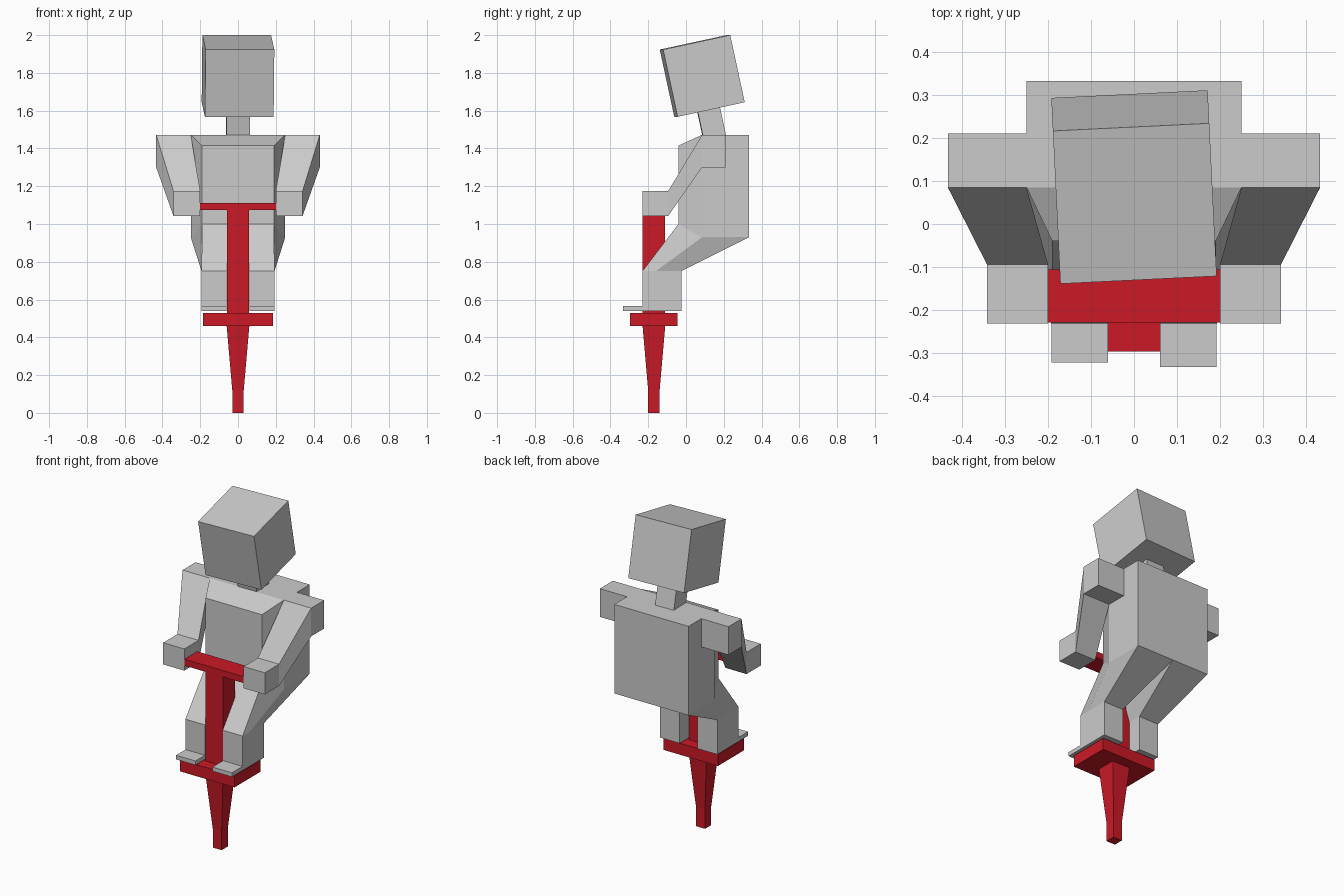
import bpy, bmesh
from math import radians

if "Cube" in bpy.data.objects:
    bpy.data.objects.remove(bpy.data.objects["Cube"])

red = bpy.data.materials.new("red")
red.diffuse_color = (0.6, 0.01, 0.02, 1)
red.use_nodes = True
red.node_tree.nodes["Principled BSDF"].inputs["Base Color"].default_value = red.diffuse_color


def loft(name, rings, start=True, end=True, mat=None):
    """Skin a row of matching point rings, with optional end caps."""
    bm = bmesh.new()
    vs = [[bm.verts.new(p) for p in r] for r in rings]
    n = len(vs[0])
    for a, b in zip(vs, vs[1:]):
        for i in range(n):
            j = (i + 1) % n
            bm.faces.new((a[i], a[j], b[j], b[i]))
    if start:
        bm.faces.new(vs[0][::-1])
    if end:
        bm.faces.new(vs[-1])
    bmesh.ops.recalc_face_normals(bm, faces=bm.faces)
    me = bpy.data.meshes.new(name)
    bm.to_mesh(me)
    bm.free()
    ob = bpy.data.objects.new(name, me)
    bpy.context.collection.objects.link(ob)
    if mat:
        me.materials.append(mat)
    return ob


def rect_y(y, x0, x1, z0, z1):
    return [(x0, y, z0), (x1, y, z0), (x1, y, z1), (x0, y, z1)]


def rect_z(z, x0, x1, y0, y1):
    return [(x0, y0, z), (x1, y0, z), (x1, y1, z), (x0, y1, z)]


def box(name, x0, x1, y0, y1, z0, z1, mat=None):
    return loft(name, [rect_z(z, x0, x1, y0, y1) for z in (z0, z1)], mat=mat)


# Torso: narrower chest in front, full width at the back
loft("torso", [rect_y(-0.04, -0.19, 0.19, 1.0, 1.415),
               rect_y(0.085, -0.25, 0.25, 0.93, 1.472),
               rect_y(0.333, -0.25, 0.25, 0.93, 1.472)])

# Head and neck, tipped forward
h = 0.182
head = box("head", -h, h, -h, h, -h, h)
head.location = (0, 0.086, 1.784)
head.rotation_euler = (radians(12.2), 0, radians(2.8))
neck = box("neck", -0.062, 0.062, -0.06, 0.06, -0.08, 0.08)
neck.location = (0, 0.136, 1.53)
neck.rotation_euler = (radians(12.2), 0, radians(1.5))

for side, s in (("right", 1), ("left", -1)):
    # Arm: shoulder block, sloping forearm and hand in one skin
    loft(side + "_arm", [rect_y(0.21, s * 0.25, s * 0.433, 1.30, 1.472),
                         rect_y(0.085, s * 0.25, s * 0.433, 1.30, 1.472),
                         rect_y(-0.094, s * 0.20, s * 0.342, 1.043, 1.175),
                         rect_y(-0.231, s * 0.20, s * 0.342, 1.043, 1.175)])
    # Leg: thigh fans out from the shin to the torso underside
    hip = [(0, -0.04, 1.0), (s * 0.19, -0.04, 1.0), (s * 0.25, 0.085, 0.93),
           (s * 0.25, 0.333, 0.93), (0, 0.333, 0.93), (0, 0.085, 0.93)]
    shin = [(s * x, y) for x, y in ((0.06, -0.231), (0.193, -0.231), (0.193, -0.16),
                                    (0.193, -0.025), (0.06, -0.025), (0.06, -0.16))]
    loft(side + "_leg", [hip] + [[(x, y, z) for x, y in shin] for z in (0.75, 0.54)],
         start=False)
    toe = -0.333 if s > 0 else -0.322
    box(side + "_foot", s * 0.061, s * 0.192, toe, -0.231, 0.54, 0.565)

# Pogo stick: handlebar, column, foot plate and tapered tip
cy = -0.17
box("handlebar", -0.20, 0.20, -0.229, -0.106, 1.073, 1.112, red)
box("column", -0.059, 0.059, -0.229, -0.111, 0.53, 1.073, red)
box("foot_plate", -0.184, 0.184, -0.297, -0.045, 0.46, 0.53, red)
loft("spring_tip", [rect_z(z, -r, r, cy - r, cy + r)
                    for z, r in ((0, 0.03), (0.115, 0.03), (0.46, 0.06))], mat=red)
